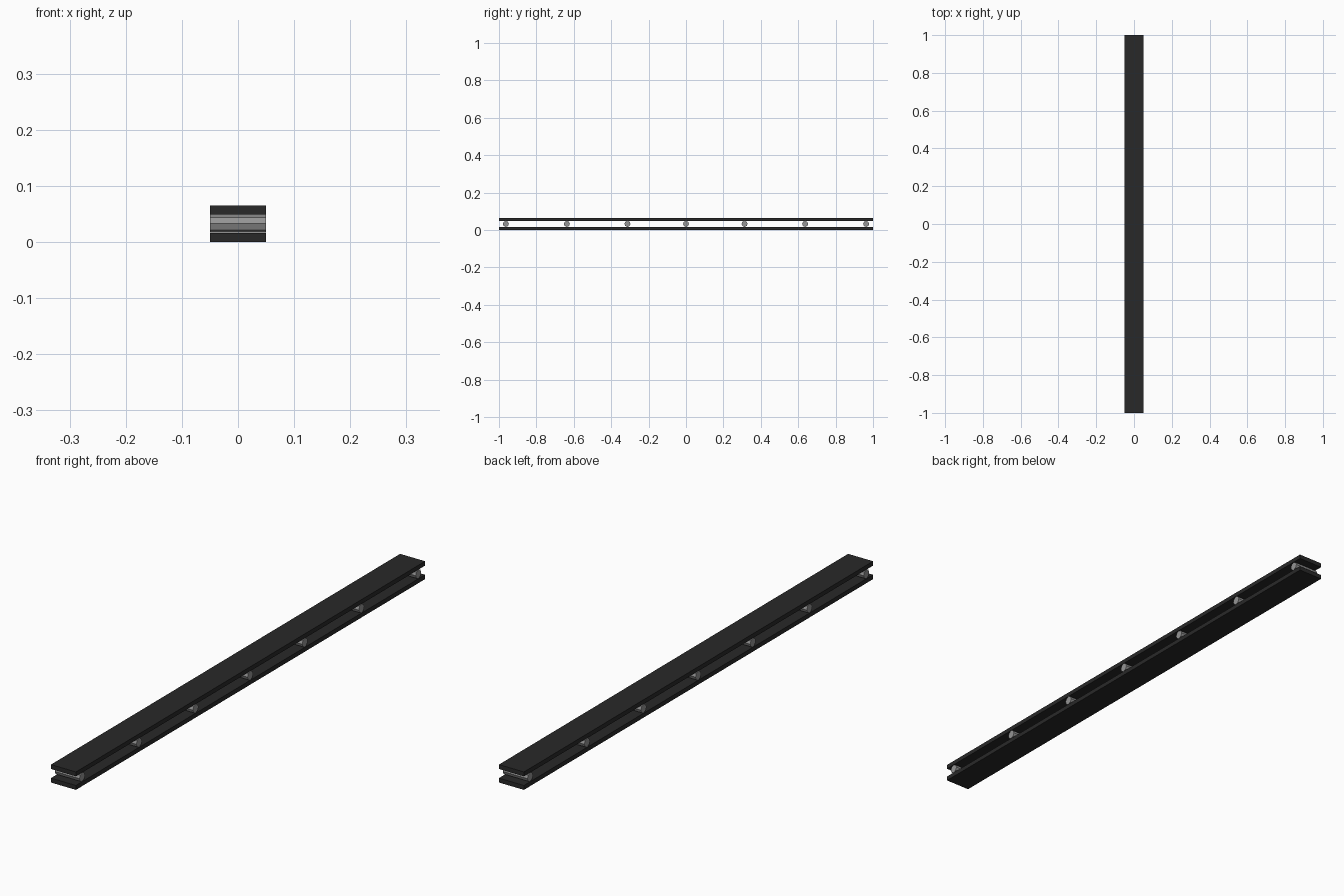
import bpy
from math import pi

if "Cube" in bpy.data.objects:
    bpy.data.objects.remove(bpy.data.objects["Cube"])

def mat(name, c):
    m = bpy.data.materials.new(name)
    m.diffuse_color = (c, c, c, 1)
    m.use_nodes = True
    m.node_tree.nodes["Principled BSDF"].inputs["Base Color"].default_value = m.diffuse_color
    return m

belt_mat = mat("dark_rubber", 0.022)
roller_mat = mat("roller_metal", 0.3)

W, T, H = 0.1, 0.016, 0.065   # belt width, belt thickness, total height

# Upper and lower belt runs
for name, z in (("lower_belt", T / 2), ("upper_belt", H - T / 2)):
    bpy.ops.mesh.primitive_cube_add(size=1, location=(0, 0, z))
    o = bpy.context.object
    o.name = name
    o.scale = (W, 2, T)
    o.data.materials.append(belt_mat)

# Rollers between the belts, lying across the width
for i, y in enumerate((-0.963, -0.637, -0.313, 0, 0.313, 0.637, 0.963)):
    bpy.ops.mesh.primitive_cylinder_add(vertices=8, radius=0.016, depth=W - 0.001,
                                        location=(0, y, H / 2), rotation=(0, pi / 2, 0))
    o = bpy.context.object
    o.name = f"roller_{i + 1}"
    o.data.materials.append(roller_mat)
